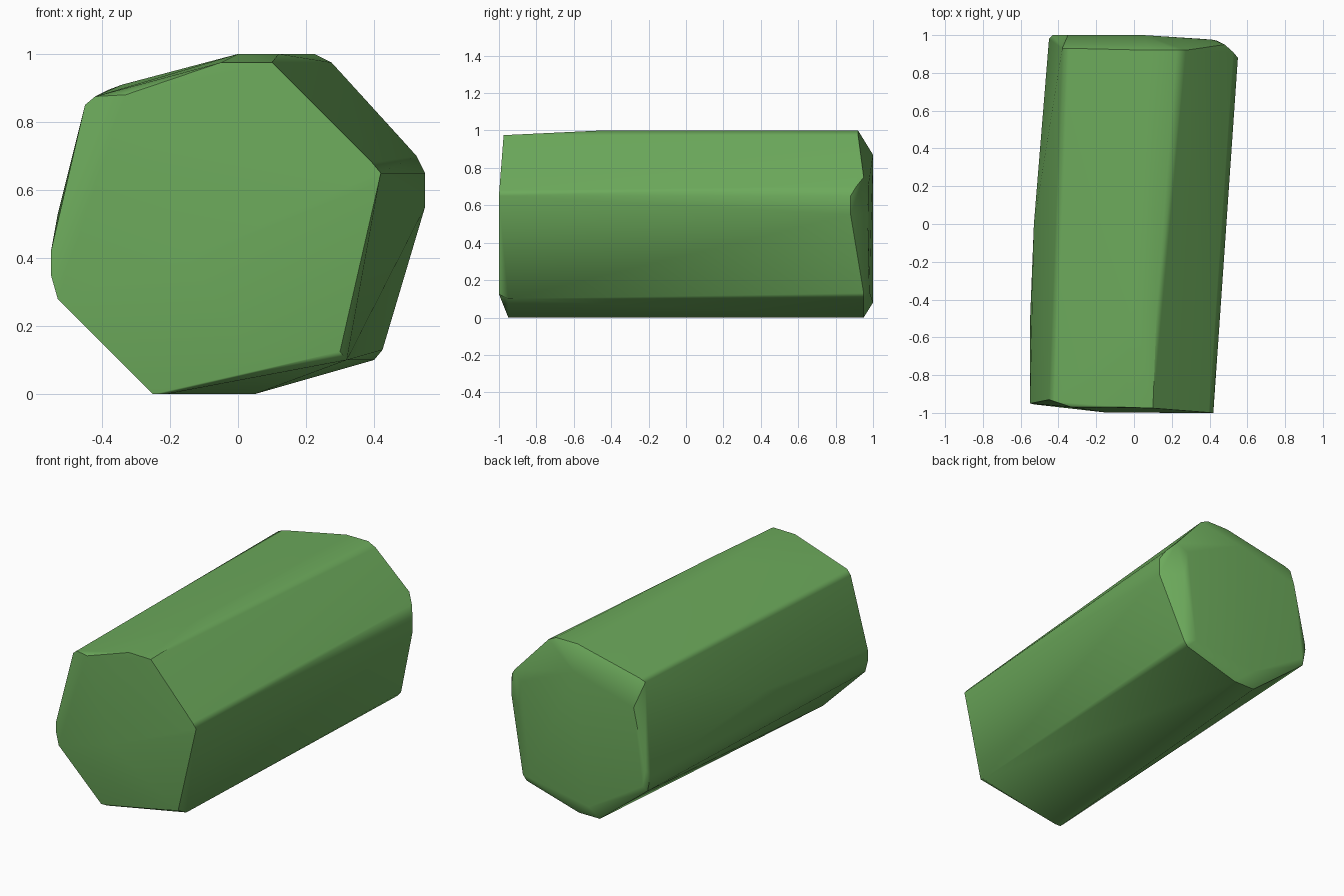
import bpy
import bmesh
import math

cube = bpy.data.objects.get("Cube")
if cube:
    bpy.data.objects.remove(cube, do_unlink=True)

# Single green colour
green = bpy.data.materials.new("leaf_green")
green.use_nodes = True
colour = (0.15, 0.40, 0.105, 1.0)
green.diffuse_color = colour
bsdf = green.node_tree.nodes["Principled BSDF"]
bsdf.inputs["Base Color"].default_value = colour
bsdf.inputs["Roughness"].default_value = 0.8

# Front end: leaning hexagon with slightly chipped corners
front = [
    (-0.25, -0.95, 0.0), (-0.21, -0.95, 0.0), (0.05, -0.985, 0.10),
    (0.30, -1.0, 0.125), (0.32, -0.95, 0.10),
    (0.413, -1.0, 0.62), (0.42, -1.0, 0.65), (0.395, -0.998, 0.68),
    (0.125, -0.975, 0.95), (0.10, -0.975, 0.975), (-0.05, -0.97, 0.975),
    (-0.33, -0.97, 0.88), (-0.42, -0.94, 0.875), (-0.45, -0.93, 0.85),
    (-0.55, -0.95, 0.35), (-0.55, -0.95, 0.42), (-0.53, -0.955, 0.28),
    (-0.15, -0.998, 0.40),
]

# Gentle swelling along the sides
middle = [
    (-0.55, -0.5, 0.37), (-0.53, 0.0, 0.53),
    (0.0, -0.45, 1.0), (0.12, -0.45, 1.0),
]

# Back end: the outer ring, then the smaller cap it is chamfered to
back_ring = [
    (-0.09, 0.95, 0.0), (0.05, 0.95, 0.0), (0.40, 0.95, 0.10),
    (0.425, 0.95, 0.13), (0.55, 0.88, 0.55), (0.55, 0.88, 0.65),
    (0.525, 0.91, 0.70), (0.48, 0.95, 0.75), (0.275, 0.92, 0.975),
    (0.225, 0.92, 1.0), (0.08, 0.92, 1.0), (-0.34, 0.93, 0.91),
    (-0.38, 0.93, 0.895), (-0.45, 0.98, 0.38), (-0.43, 0.98, 0.27),
]
back_cap = [
    (-0.05, 1.0, 0.08), (0.36, 0.98, 0.14), (0.44, 0.97, 0.55),
    (0.42, 0.975, 0.70), (0.05, 1.0, 0.87), (-0.35, 1.0, 0.76),
    (-0.43, 1.0, 0.40), (-0.41, 1.0, 0.30),
]

# Wrap the end profiles in one faceted solid
bm = bmesh.new()
for p in front + middle + back_ring + back_cap:
    bm.verts.new(p)
bmesh.ops.convex_hull(bm, input=bm.verts[:])
loose = [v for v in bm.verts if not v.link_faces]
bmesh.ops.delete(bm, geom=loose, context="VERTS")
bmesh.ops.recalc_face_normals(bm, faces=bm.faces[:])

mesh = bpy.data.meshes.new("hexagonal_log")
bm.to_mesh(mesh)
bm.free()
mesh.materials.append(green)
log = bpy.data.objects.new("hexagonal_log", mesh)
bpy.context.collection.objects.link(log)

# Soft long ridges, crisp ends
bpy.ops.object.select_all(action="DESELECT")
log.select_set(True)
bpy.context.view_layer.objects.active = log
bpy.ops.object.shade_smooth_by_angle(angle=math.radians(40))
weighted = log.modifiers.new("weighted_normals", "WEIGHTED_NORMAL")
weighted.keep_sharp = True
